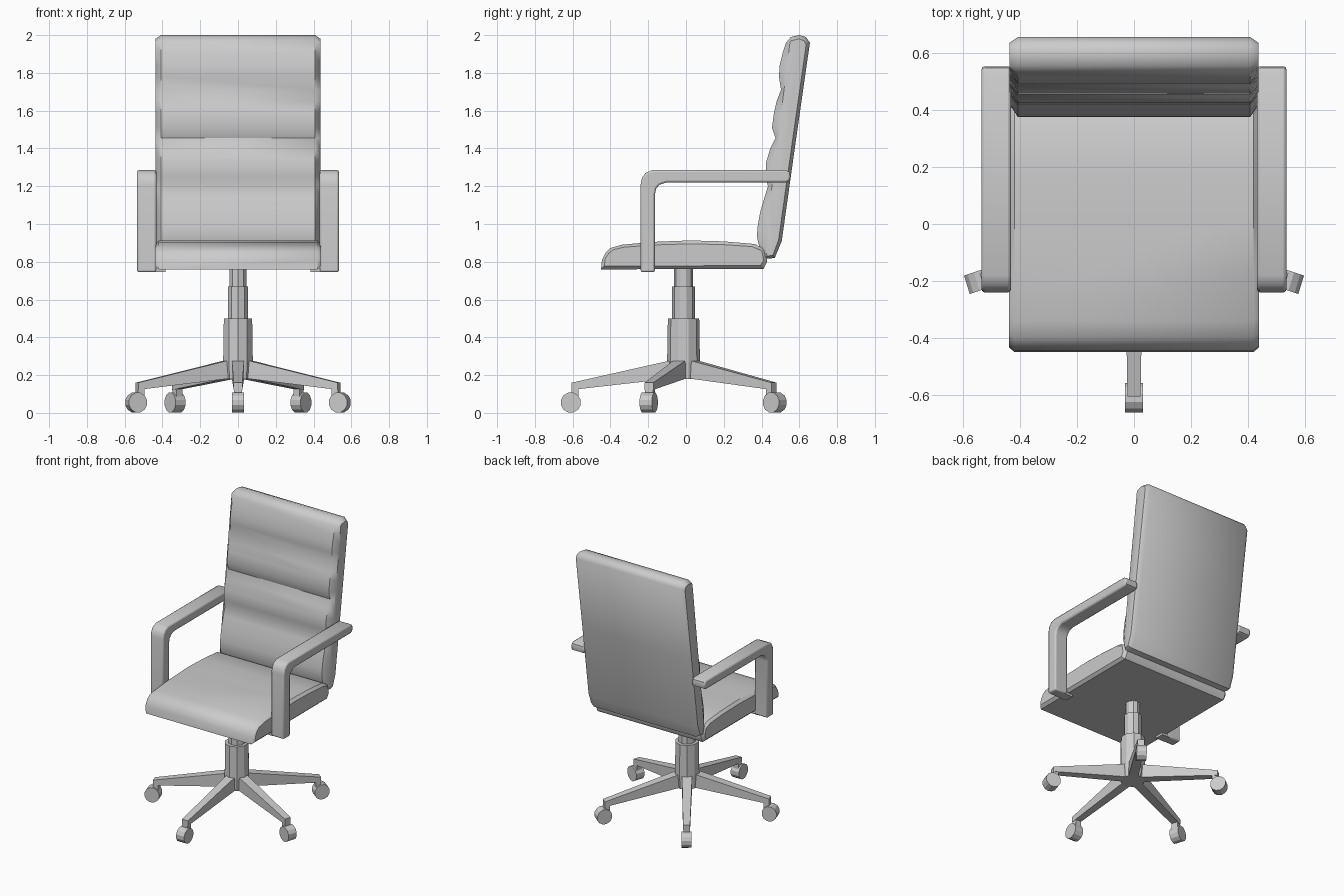
import bpy, bmesh
from math import pi, sin, cos, tau
from mathutils import Matrix, Vector

if "Cube" in bpy.data.objects:
    bpy.data.objects.remove(bpy.data.objects["Cube"])

BASE = Vector((0, -0.013, 0))   # centre of the star base


def finish(name, bm, smooth=None, matrix=None):
    if matrix:
        bm.transform(matrix)
    bmesh.ops.recalc_face_normals(bm, faces=bm.faces)
    me = bpy.data.meshes.new(name)
    bm.to_mesh(me)
    bm.free()
    ob = bpy.data.objects.new(name, me)
    bpy.context.collection.objects.link(ob)
    if smooth:
        bpy.ops.object.select_all(action='DESELECT')
        ob.select_set(True)
        bpy.context.view_layer.objects.active = ob
        bpy.ops.object.shade_smooth_by_angle(angle=smooth)
    return ob


def loft(name, rings, smooth=None, matrix=None):
    """Skin a list of equal-length 3D rings and cap both ends."""
    bm = bmesh.new()
    vs = [[bm.verts.new(p) for p in r] for r in rings]
    n = len(vs[0])
    for a, b in zip(vs, vs[1:]):
        for i in range(n):
            j = (i + 1) % n
            bm.faces.new((a[i], a[j], b[j], b[i]))
    bm.faces.new(vs[0])
    bm.faces.new(vs[-1])
    return finish(name, bm, smooth, matrix)


def at_x(x, pts):
    return [(x, y, z) for y, z in pts]


def inset(pts, d):
    """Shrink a profile by d on each side of its bounding box."""
    out = []
    for k in (0, 1):
        lo, hi = min(p[k] for p in pts), max(p[k] for p in pts)
        c, s = (lo + hi) / 2, 1 - 2 * d / (hi - lo)
        out.append([c + (p[k] - c) * s for p in pts])
    return list(zip(*out))


def slab(name, full, side, x_in, x_out, smooth):
    return loft(name, [at_x(-x_out, side), at_x(-x_in, full),
                       at_x(x_in, full), at_x(x_out, side)], smooth)


def box(name, lo, hi):
    (x0, y0, z0), (x1, y1, z1) = lo, hi
    return loft(name, [[(x0, y0, z), (x1, y0, z), (x1, y1, z), (x0, y1, z)]
                       for z in (z0, z1)])


# Seat cushion
seat = [(-.45, .76), (-.445, .81), (-.425, .85), (-.40, .873), (-.34, .89),
        (-.18, .905), (.02, .913), (.2, .908), (.365, .894), (.418, .865),
        (.43, .80), (.41, .762)]
slab("seat", seat, inset(seat, .018), .42, .439, 0.7)

# Backrest: four padded rolls in front of a leaning slab
front = [(.555, 1.99), (.53, 1.96), (.513, 1.91), (.496, 1.84), (.492, 1.78),
         (.503, 1.71), (.48, 1.65), (.466, 1.59), (.455, 1.51), (.474, 1.455),
         (.446, 1.40), (.425, 1.33), (.42, 1.25), (.434, 1.20), (.415, 1.14),
         (.392, 1.06), (.378, .98), (.376, .93), (.388, .88)]
rear = [(.41, .815), (.47, .82), (.507, .91), (.58, 1.43), (.656, 1.96),
        (.635, 1.99), (.60, 2.0)]
side_front = [(max(y, .43 + (z - 1) * .125), min(z, 1.97)) for y, z in front]
side_rear = [(.43, .83), (.46, .835), (.49, .915), (.562, 1.43), (.636, 1.95),
             (.625, 1.97), (.60, 1.98)]
slab("backrest", front + rear, side_front + side_rear, .408, .437, 0.7)

# Armrests with a foot tucked under the seat
arm = [(-.24, .745), (-.24, 1.21), (-.233, 1.245), (-.215, 1.27), (-.18, 1.285),
       (.53, 1.285), (.548, 1.275), (.553, 1.252), (.548, 1.23), (.53, 1.22),
       (-.105, 1.22), (-.14, 1.208), (-.158, 1.187), (-.165, 1.155), (-.165, .745)]
for s, label in ((-1, "left"), (1, "right")):
    ob = loft(label + "_armrest", [at_x(s * .432, arm), at_x(s * .535, arm)], 0.7)
    bev = ob.modifiers.new("soft_edges", 'BEVEL')
    bev.width, bev.segments, bev.limit_method, bev.angle_limit = .01, 2, 'ANGLE', 1.0
    xs = sorted((s * .385, s * .45))
    box(label + "_arm_foot", (xs[0], -.235, .745), (xs[1], -.17, .768))


# Telescopic column
def ring(r, z, n=10):
    return [(r * sin(tau * i / n), r * cos(tau * i / n), z) for i in range(n)]


squash = Matrix.Translation(BASE) @ Matrix.Diagonal((.95, 1, 1, 1))
loft("column_base", [ring(.08, .18), ring(.087, .27), ring(.083, .50)], matrix=squash)
loft("column_sleeve", [ring(.06, .48), ring(.06, .67)], matrix=squash)
loft("column_rod", [ring(.05, .65), ring(.05, .78)], matrix=squash)

# Five legs with casters, first one pointing forward
for i in range(5):
    m = squash @ Matrix.Rotation(tau * i / 5, 4, 'Z')
    leg = [(-.03, .034, .18, .285), (-.08, .034, .18, .275), (-.592, .024, .122, .16)]
    loft(f"leg_{i + 1}", [[(-w, y, z0), (w, y, z0), (w, y, z1), (-w, y, z1)]
                          for y, w, z0, z1 in leg], matrix=m)
    loft(f"caster_stem_{i + 1}", [[(-.022, -.592, z), (.022, -.592, z),
                                   (.022, -.555, z), (-.022, -.555, z)]
                                  for z in (.06, .14)], matrix=m)
    wheel = [(-.597 + .054 * cos(tau * (k + .5) / 12), .055 + .054 * sin(tau * (k + .5) / 12))
             for k in range(12)]
    loft(f"caster_wheel_{i + 1}", [at_x(-.034, wheel), at_x(.034, wheel)], matrix=m)
